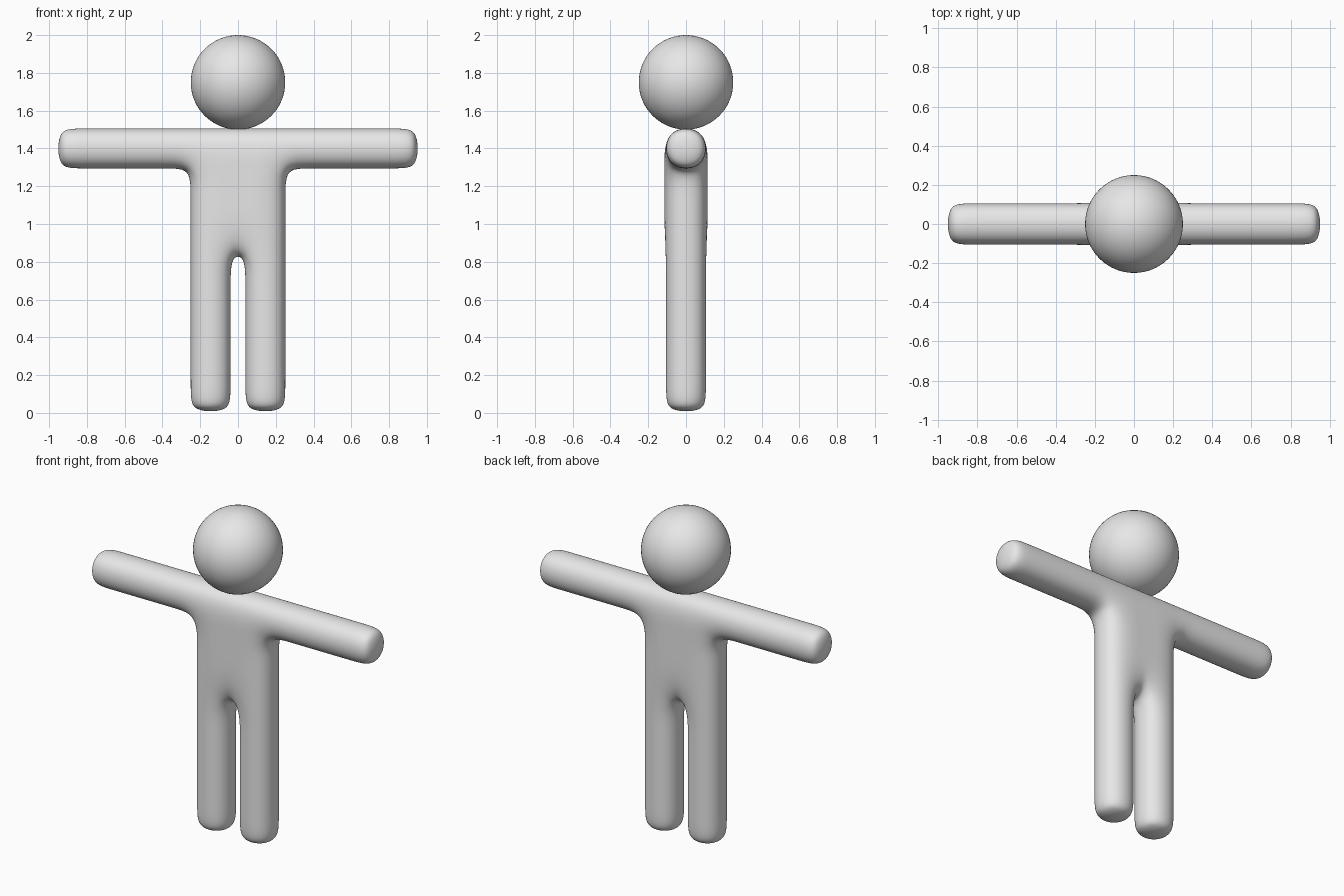
import bpy
import bmesh

default_cube = bpy.data.objects.get("Cube")
if default_cube:
    bpy.data.objects.remove(default_cube, do_unlink=True)

grey = bpy.data.materials.new("plain grey")
grey.use_nodes = True
colour = (0.8, 0.8, 0.8, 1)
grey.diffuse_color = colour
grey.node_tree.nodes["Principled BSDF"].inputs["Base Color"].default_value = colour


def add_object(name, bm):
    mesh = bpy.data.meshes.new(name)
    bmesh.ops.recalc_face_normals(bm, faces=bm.faces)
    for face in bm.faces:
        face.smooth = True
    bm.to_mesh(mesh)
    bm.free()
    mesh.materials.append(grey)
    obj = bpy.data.objects.new(name, mesh)
    bpy.context.collection.objects.link(obj)
    return obj


# Body cage: front silhouette cut into cells, extruded through the depth
half_x = [0.03, 0.26, 0.36, 0.85, 0.96]
xs = [-x for x in reversed(half_x)] + half_x
zs = [0, 0.11, 0.68, 0.82, 1.15, 1.285, 1.515]
crotch, armpit, shoulder, depth = 0.82, 1.285, 0.26, 0.115


def filled(x, z):
    arm = z > armpit
    leg = half_x[0] < abs(x) < shoulder
    torso = z > crotch and abs(x) < shoulder
    return arm or leg or torso


bm = bmesh.new()
grid = {}


def corner(x, z):
    if (x, z) not in grid:
        grid[x, z] = bm.verts.new((x, -depth, z))
    return grid[x, z]


for x0, x1 in zip(xs, xs[1:]):
    for z0, z1 in zip(zs, zs[1:]):
        if filled((x0 + x1) / 2, (z0 + z1) / 2):
            bm.faces.new([corner(x0, z0), corner(x1, z0), corner(x1, z1), corner(x0, z1)])

back = bmesh.ops.extrude_face_region(bm, geom=bm.faces[:], use_keep_orig=True)
back_verts = [v for v in back["geom"] if isinstance(v, bmesh.types.BMVert)]
bmesh.ops.translate(bm, verts=back_verts, vec=(0, 2 * depth, 0))
body = add_object("body", bm)
smooth = body.modifiers.new("rounding", "SUBSURF")
smooth.levels = smooth.render_levels = 4

# Head
bm = bmesh.new()
bmesh.ops.create_uvsphere(bm, u_segments=64, v_segments=32, radius=0.25)
head = add_object("head", bm)
head.location.z = 1.75
